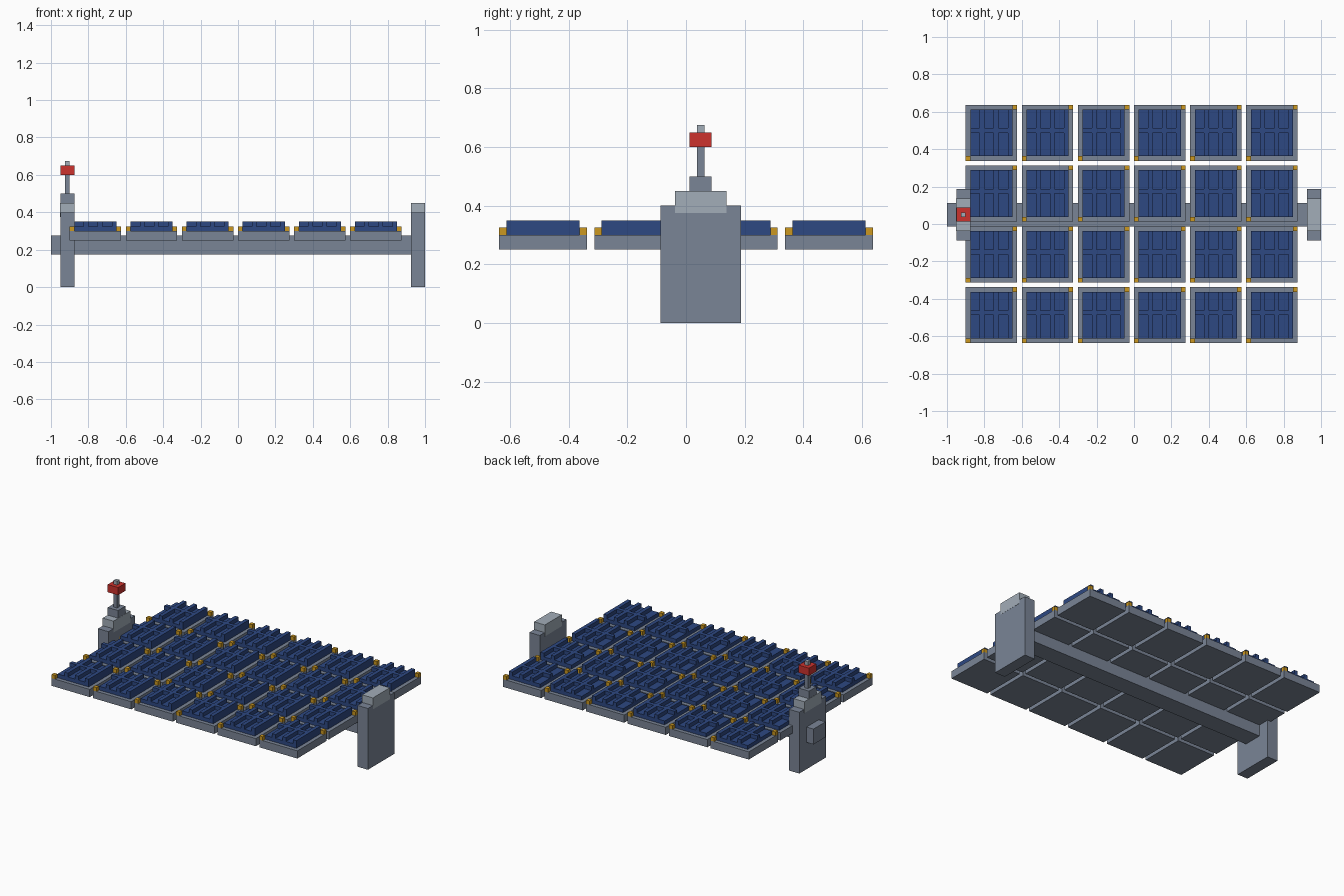
import bpy
import bmesh
from mathutils import Vector

cube = bpy.data.objects.get("Cube")
if cube:
    bpy.data.objects.remove(cube, do_unlink=True)


def lin(c):
    c /= 255
    return c / 12.92 if c <= 0.04045 else ((c + 0.055) / 1.055) ** 2.4


def material(name, r, g, b):
    col = (lin(r), lin(g), lin(b), 1)
    m = bpy.data.materials.new(name)
    m.use_nodes = True
    m.diffuse_color = col
    bsdf = m.node_tree.nodes["Principled BSDF"]
    bsdf.inputs["Base Color"].default_value = col
    bsdf.inputs["Roughness"].default_value = 0.8
    return m


GREY = material("slate grey", 122, 133, 150)
LIGHT = material("light grey", 162, 173, 184)
BLUE = material("panel blue", 45, 72, 130)
GOLD = material("gold", 204, 152, 32)
RED = material("signal red", 204, 50, 45)


def boxes_mesh(name, boxes, mat):
    """One mesh from boxes given as (x0, x1, y0, y1, z0, z1)."""
    bm = bmesh.new()
    for x0, x1, y0, y1, z0, z1 in boxes:
        lo, hi = Vector((x0, y0, z0)), Vector((x1, y1, z1))
        verts = bmesh.ops.create_cube(bm, size=1)["verts"]
        for v in verts:
            v.co = (lo + hi) / 2 + v.co * (hi - lo)
    me = bpy.data.meshes.new(name)
    bm.to_mesh(me)
    bm.free()
    me.materials.append(mat)
    return me


def add(name, me, loc=(0, 0, 0)):
    ob = bpy.data.objects.new(name, me)
    ob.location = loc
    bpy.context.collection.objects.link(ob)
    return ob


def box(name, mat, *dims):
    return add(name, boxes_mesh(name, [dims], mat))


U = 0.025            # grid step
W, D = 11 * U, 12 * U  # tile size

# Tile parts, with the tile's front left corner at the origin
tray = boxes_mesh("tile_tray", [(0, W, 0, D, 0.25, 0.30)], GREY)
clips = boxes_mesh("tile_clips", [
    (0, U, 0, U, 0.30, 0.325),
    (W - U, W, D - U, D, 0.30, 0.325)], GOLD)

# Cell sheet with three long ribs and a cross rib
cell_boxes = [(U, W - U, U, D - U, 0.30, 0.325)]
for k in (3, 6, 9):
    cell_boxes.append((k * U, (k + 1) * U, U, D - U, 0.325, 0.35))
    cell_boxes.append(((k - 2) * U, k * U, 6 * U, 7 * U, 0.325, 0.35))
cells = boxes_mesh("tile_cells", cell_boxes, BLUE)

# Six by four field of tiles
for row in range(4):
    for col in range(6):
        loc = (-0.9 + col * 12 * U, -0.6375 + row * 13 * U, 0)
        tag = f"_{row + 1}_{col + 1}"
        add("tile_tray" + tag, tray, loc)
        add("tile_clips" + tag, clips, loc)
        add("tile_cells" + tag, cells, loc)

# Main beam
box("main_beam", GREY, -1.0, 0.93, -0.0125, 0.1125, 0.175, 0.275)

# End posts with light caps
for side, x in (("right", -0.95), ("left", 0.925)):
    box(side + "_post", GREY, x, x + 0.075, -0.0875, 0.1875, 0, 0.40)
    box(side + "_cap", LIGHT, x - 0.001, x + 0.076, -0.0375, 0.1375, 0.375, 0.45)

# Signal mast on the right post
box("mast_base", GREY, -0.95, -0.875, 0.0125, 0.0875, 0.45, 0.50)
box("mast_pole", GREY, -0.925, -0.90, 0.0375, 0.0625, 0.50, 0.60)
box("mast_lamp", RED, -0.95, -0.875, 0.0125, 0.0875, 0.60, 0.65)
box("mast_tip", LIGHT, -0.925, -0.90, 0.0375, 0.0625, 0.65, 0.675)
